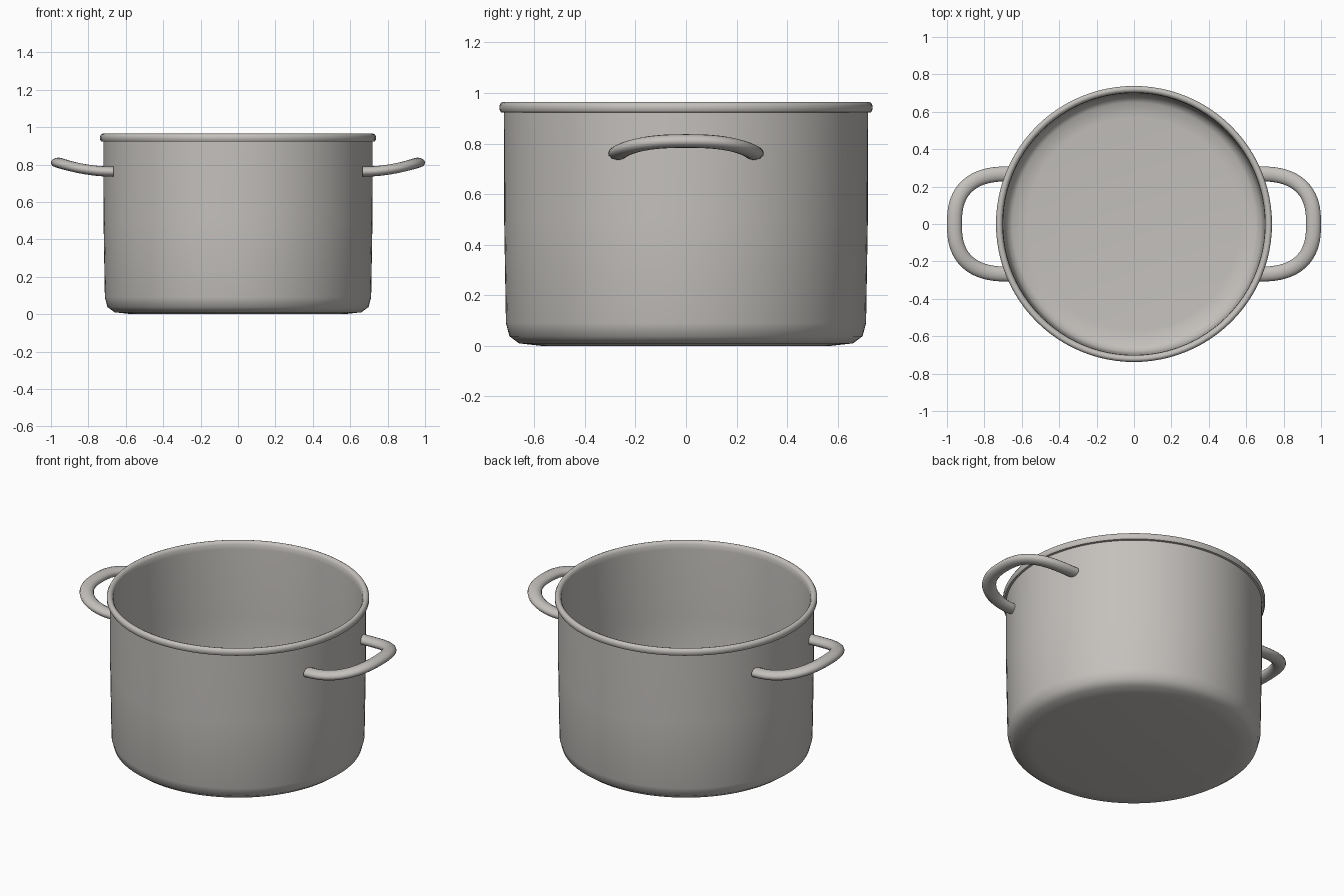
import bpy
import bmesh
from math import cos, sin, pi
from mathutils import Vector

cube = bpy.data.objects.get("Cube")
if cube:
    bpy.data.objects.remove(cube, do_unlink=True)

# Brushed steel, the only colour
steel = bpy.data.materials.new("warm_grey_steel")
steel.use_nodes = True
colour = (0.55, 0.53, 0.505, 1)
steel.diffuse_color = colour
steel.node_tree.nodes["Principled BSDF"].inputs["Base Color"].default_value = colour


def finish(bm, name, angle):
    bmesh.ops.recalc_face_normals(bm, faces=bm.faces)
    mesh = bpy.data.meshes.new(name)
    bm.to_mesh(mesh)
    bm.free()
    mesh.materials.append(steel)
    obj = bpy.data.objects.new(name, mesh)
    bpy.context.collection.objects.link(obj)
    bpy.ops.object.select_all(action="DESELECT")
    obj.select_set(True)
    bpy.context.view_layer.objects.active = obj
    bpy.ops.object.shade_smooth_by_angle(angle=angle)
    return obj


def lathe(name, profile, steps=96):
    bm = bmesh.new()
    verts = [bm.verts.new((r, 0, z)) for r, z in profile]
    edges = [bm.edges.new(pair) for pair in zip(verts, verts[1:])]
    bmesh.ops.spin(bm, geom=verts + edges, cent=(0, 0, 0), axis=(0, 0, 1),
                   angle=2 * pi, steps=steps)
    bmesh.ops.remove_doubles(bm, verts=bm.verts, dist=0.0005)
    return finish(bm, name, 0.8)


def handle(name, side, steps=40, sides=16):
    # Flattened tube swept along a rounded, upturned loop
    path = []
    for i in range(steps + 1):
        t = -pi / 2 + pi * i / steps
        reach = max(cos(t), 0) ** 0.78
        y = 0.268 * abs(sin(t)) ** 0.78 * (1 if t > 0 else -1)
        path.append(Vector((side * (0.665 + 0.295 * reach), y,
                            0.762 + 0.048 * reach ** 2)))
    bm = bmesh.new()
    rings = []
    for i, p in enumerate(path):
        tangent = (path[min(i + 1, steps)] - path[max(i - 1, 0)]).normalized()
        if i in (0, steps):
            tangent = Vector((side if i == 0 else -side, 0, 0))
        across = tangent.cross(Vector((0, 0, 1))).normalized()
        up = across.cross(tangent)
        rings.append([bm.verts.new(p + across * 0.04 * cos(a) + up * 0.027 * sin(a))
                      for a in (2 * pi * k / sides for k in range(sides))])
    for a, b in zip(rings, rings[1:]):
        for k in range(sides):
            n = (k + 1) % sides
            bm.faces.new((a[k], a[n], b[n], b[k]))
    bm.faces.new(rings[0])
    bm.faces.new(rings[-1])
    return finish(bm, name, 0.8)


# Pot shell: base, outer wall, rolled rim, inner wall and floor
outer = [(0, 0), (0.57, 0), (0.66, 0.01), (0.698, 0.038), (0.712, 0.09),
         (0.719, 0.5), (0.72, 0.922)]
rim = [(0.732, 0.924), (0.738, 0.935), (0.738, 0.95), (0.732, 0.961),
       (0.722, 0.965), (0.71, 0.961), (0.702, 0.948)]
inner = [(0.7, 0.92), (0.699, 0.5), (0.692, 0.095), (0.68, 0.05),
         (0.65, 0.028), (0.57, 0.02), (0, 0.02)]
lathe("pot_body", outer + rim + inner)

# Side handles
handle("left_handle", 1)
handle("right_handle", -1)
